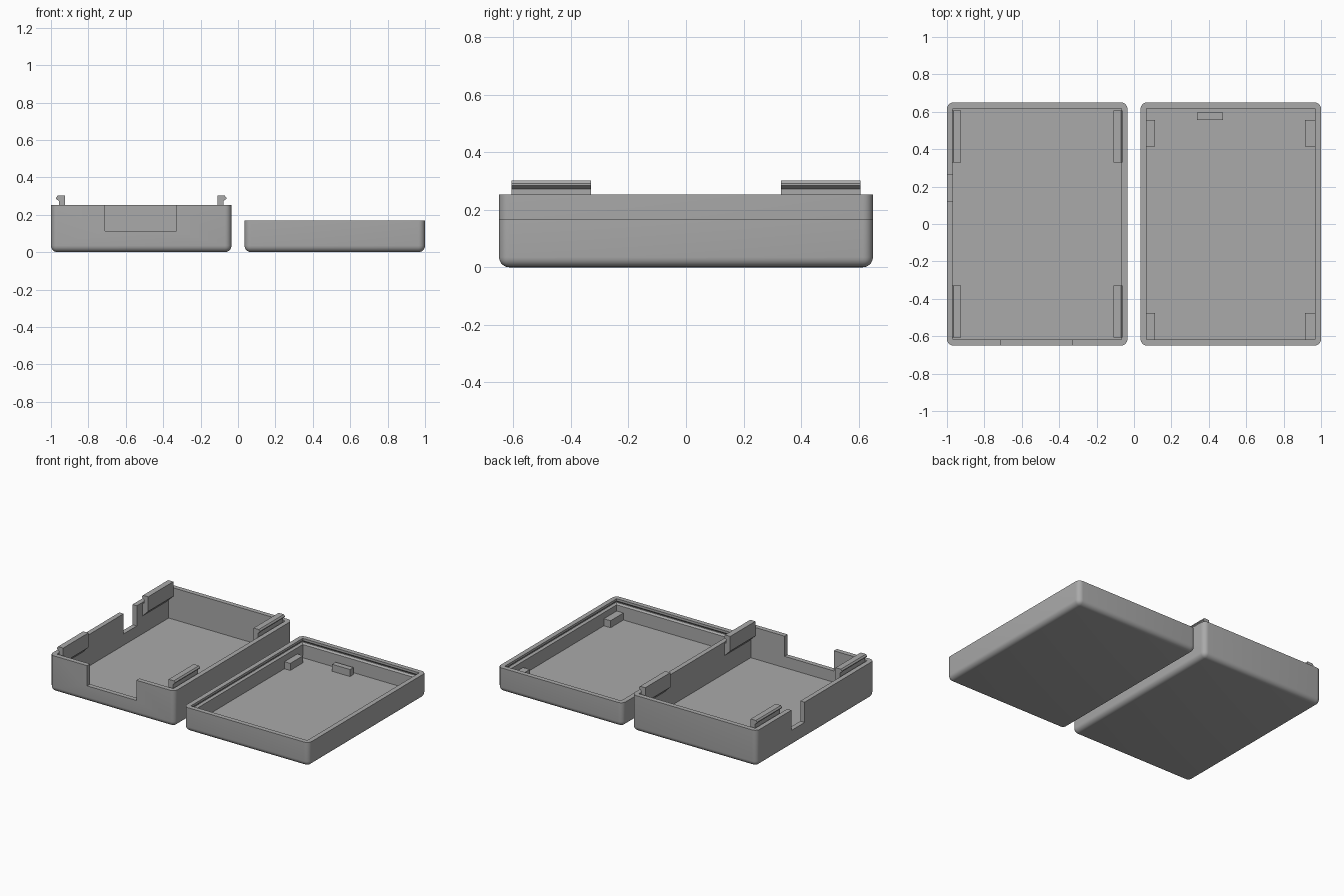
import bpy
import bmesh
import math

cube = bpy.data.objects.get("Cube")
if cube:
    bpy.data.objects.remove(cube, do_unlink=True)

# Overall dimensions
WIDTH, DEPTH, WALL = 0.965, 1.30, 0.033
BASE_H, LID_H, ROUND = 0.253, 0.168, 0.035
CENTRE = 0.5175

grey = bpy.data.materials.new("grey plastic")
grey.use_nodes = True
colour = (0.4, 0.4, 0.4, 1)
grey.diffuse_color = colour
grey.node_tree.nodes["Principled BSDF"].inputs["Base Color"].default_value = colour


def finish(name, bm):
    bmesh.ops.recalc_face_normals(bm, faces=bm.faces)
    mesh = bpy.data.meshes.new(name)
    bm.to_mesh(mesh)
    bm.free()
    mesh.materials.append(grey)
    obj = bpy.data.objects.new(name, mesh)
    bpy.context.collection.objects.link(obj)
    return obj


def box(name, x, y, z):
    bm = bmesh.new()
    bmesh.ops.create_cube(bm, size=1)
    for v in bm.verts:
        v.co = [lo + (c + 0.5) * (hi - lo) for c, (lo, hi) in zip(v.co, (x, y, z))]
    return finish(name, bm)


def extrude_y(name, profile, y0, y1):
    bm = bmesh.new()
    face = bm.faces.new([bm.verts.new((x, y0, z)) for x, z in profile])
    new = bmesh.ops.extrude_face_region(bm, geom=[face])["geom"]
    moved = [g for g in new if isinstance(g, bmesh.types.BMVert)]
    bmesh.ops.translate(bm, verts=moved, vec=(0, y1 - y0, 0))
    return finish(name, bm)


def cavity(cx, levels):
    """Stack of rectangles; each level is (height, extra width of the opening)."""
    bm = bmesh.new()
    rings = []
    for z, grow in levels:
        hx, hy = WIDTH / 2 - WALL + grow, DEPTH / 2 - WALL + grow
        rings.append([bm.verts.new((cx + sx * hx, sy * hy, z))
                      for sx, sy in ((-1, -1), (1, -1), (1, 1), (-1, 1))])
    for a, b in zip(rings, rings[1:]):
        for i in range(4):
            j = (i + 1) % 4
            bm.faces.new((a[i], a[j], b[j], b[i]))
    bm.faces.new(rings[0])
    bm.faces.new(rings[-1])
    return finish("cavity_cutter", bm)


def cut(obj, cutter):
    bpy.context.view_layer.objects.active = obj
    mod = obj.modifiers.new("cut", "BOOLEAN")
    mod.operation = "DIFFERENCE"
    mod.solver = "EXACT"
    mod.object = cutter
    bpy.ops.object.modifier_apply(modifier=mod.name)
    bpy.data.objects.remove(cutter, do_unlink=True)


def rounded_shell(name, cx, height, cutters):
    # Round the upright corners and the bottom rim, leave the top rim flat
    bm = bmesh.new()
    bmesh.ops.create_cube(bm, size=1)
    for v in bm.verts:
        v.co = (cx + v.co.x * WIDTH, v.co.y * DEPTH, (v.co.z + 0.5) * height)
    edges = [e for e in bm.edges if min(v.co.z for v in e.verts) < height / 2]
    bmesh.ops.bevel(bm, geom=edges, offset=ROUND, segments=6, profile=0.5,
                    affect="EDGES")
    obj = finish(name, bm)
    for cutter in cutters:
        cut(obj, cutter)
    bpy.ops.object.select_all(action="DESELECT")
    obj.select_set(True)
    bpy.context.view_layer.objects.active = obj
    bpy.ops.object.shade_smooth_by_angle(angle=math.radians(30))
    return obj


# Base tray with a wide front opening and a small side notch
rounded_shell("base_tray", -CENTRE, BASE_H, [
    cavity(-CENTRE, [(WALL, 0), (0.4, 0)]),
    box("front_cutter", (-0.71, -0.33), (-0.7, -0.58), (0.112, 0.4)),
    box("side_cutter", (-1.1, -0.94), (0.12, 0.265), (0.112, 0.4)),
])

# Lid tray with a snap groove running around the inside
rounded_shell("lid_tray", CENTRE, LID_H, [
    cavity(CENTRE, [(WALL, 0), (0.125, 0), (0.133, 0.016), (0.138, 0.016),
                    (0.152, 0), (0.3, 0)]),
])

# Snap clips: (distance from the tray centre, height)
clip = [(0.407, 0.302), (0.407, 0.2), (0.45, 0.157), (0.455, 0.157),
        (0.455, 0.245), (0.439, 0.245), (0.439, 0.272), (0.455, 0.285),
        (0.455, 0.291), (0.447, 0.302)]
for side, sx in (("left", 1), ("right", -1)):
    profile = [(-CENTRE + sx * x, z) for x, z in clip]
    extrude_y(f"front_{side}_clip", profile, -0.607, -0.33)
    extrude_y(f"back_{side}_clip", profile, 0.33, 0.607)

# Support blocks on the lid floor
for side, x in (("right", (0.06, 0.113)), ("left", (0.915, 0.97))):
    box(f"front_{side}_block", x, (-0.617, -0.475), (0.03, 0.082))
    box(f"back_{side}_block", x, (0.415, 0.557), (0.03, 0.082))
box("back_centre_block", (0.337, 0.475), (0.557, 0.595), (0.03, 0.082))
